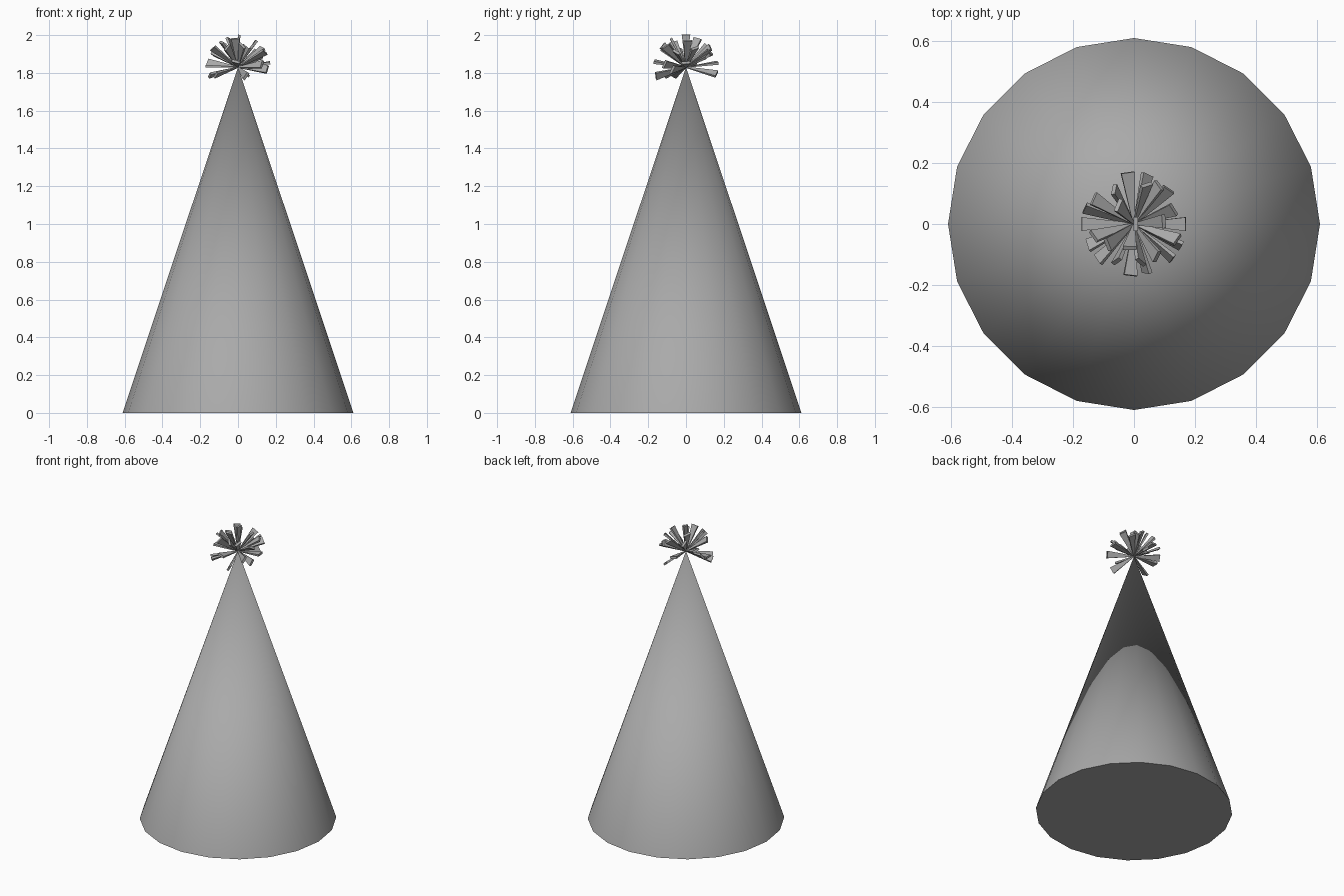
import bpy
import bmesh
from math import radians
from mathutils import Matrix, Vector

cube = bpy.data.objects.get("Cube")
if cube:
    bpy.data.objects.remove(cube, do_unlink=True)

SIDES, RADIUS, APEX = 20, 0.611, 1.83
STRIP_LENGTH = 0.172

grey = bpy.data.materials.new("plain grey")
grey.use_nodes = True
colour = (0.4, 0.4, 0.4, 1)
grey.diffuse_color = colour
grey.node_tree.nodes["Principled BSDF"].inputs["Base Color"].default_value = colour


def make_object(name, bm):
    bmesh.ops.recalc_face_normals(bm, faces=bm.faces)
    mesh = bpy.data.meshes.new(name)
    bm.to_mesh(mesh)
    bm.free()
    mesh.materials.append(grey)
    obj = bpy.data.objects.new(name, mesh)
    bpy.context.collection.objects.link(obj)
    return obj


# Hat cone: smooth sides, one apex point, flat base
bm = bmesh.new()
bmesh.ops.create_cone(bm, cap_ends=True, segments=SIDES, radius1=RADIUS,
                      radius2=0, depth=APEX,
                      matrix=Matrix.Translation((0, 0, APEX / 2)))
bmesh.ops.remove_doubles(bm, verts=bm.verts, dist=0.0001)
cone = make_object("hat_cone", bm)
bpy.ops.object.select_all(action="DESELECT")
cone.select_set(True)
bpy.context.view_layer.objects.active = cone
bpy.ops.object.shade_smooth_by_angle(angle=radians(30))


def add_strip(bm, azimuth, elevation, roll):
    """Thin paper strip that widens outward from the apex."""
    strip = bmesh.ops.create_cube(bm, size=1)["verts"]
    for v in strip:
        outer = v.co.x > 0
        v.co = Vector((STRIP_LENGTH if outer else 0,
                       v.co.y * (0.045 if outer else 0.006),
                       v.co.z * (0.014 if outer else 0.004)))
    turn = (Matrix.Translation((0, 0, APEX))
            @ Matrix.Rotation(radians(azimuth), 4, "Z")
            @ Matrix.Rotation(radians(-elevation), 4, "Y")
            @ Matrix.Rotation(radians(roll), 4, "X"))
    bmesh.ops.transform(bm, matrix=turn, verts=strip)


# Pompom strips: azimuth, elevation, roll in degrees
STRIPS = [
    (97, 8, 10), (120, 40, 60), (148, 24, 20), (162, 8, -50),
    (180, 2, 0), (197, 36, 30), (225, -14, 40), (218, 50, -20),
    (245, 38, 70), (266, 10, -15), (285, -16, 60), (280, 42, -60),
    (305, 40, 40), (318, 5, 60), (340, 28, -30), (0, 8, 5),
    (20, 36, 20), (45, 20, 30), (57, 28, -40), (72, 38, 50),
    (260, 62, 10), (0, 88, 0), (5, 55, 0), (130, 62, 30),
    (205, -15, 30), (335, -4, 60), (75, -12, 40),
]
bm = bmesh.new()
for azimuth, elevation, roll in STRIPS:
    add_strip(bm, azimuth, elevation, roll)
make_object("pompom", bm)
